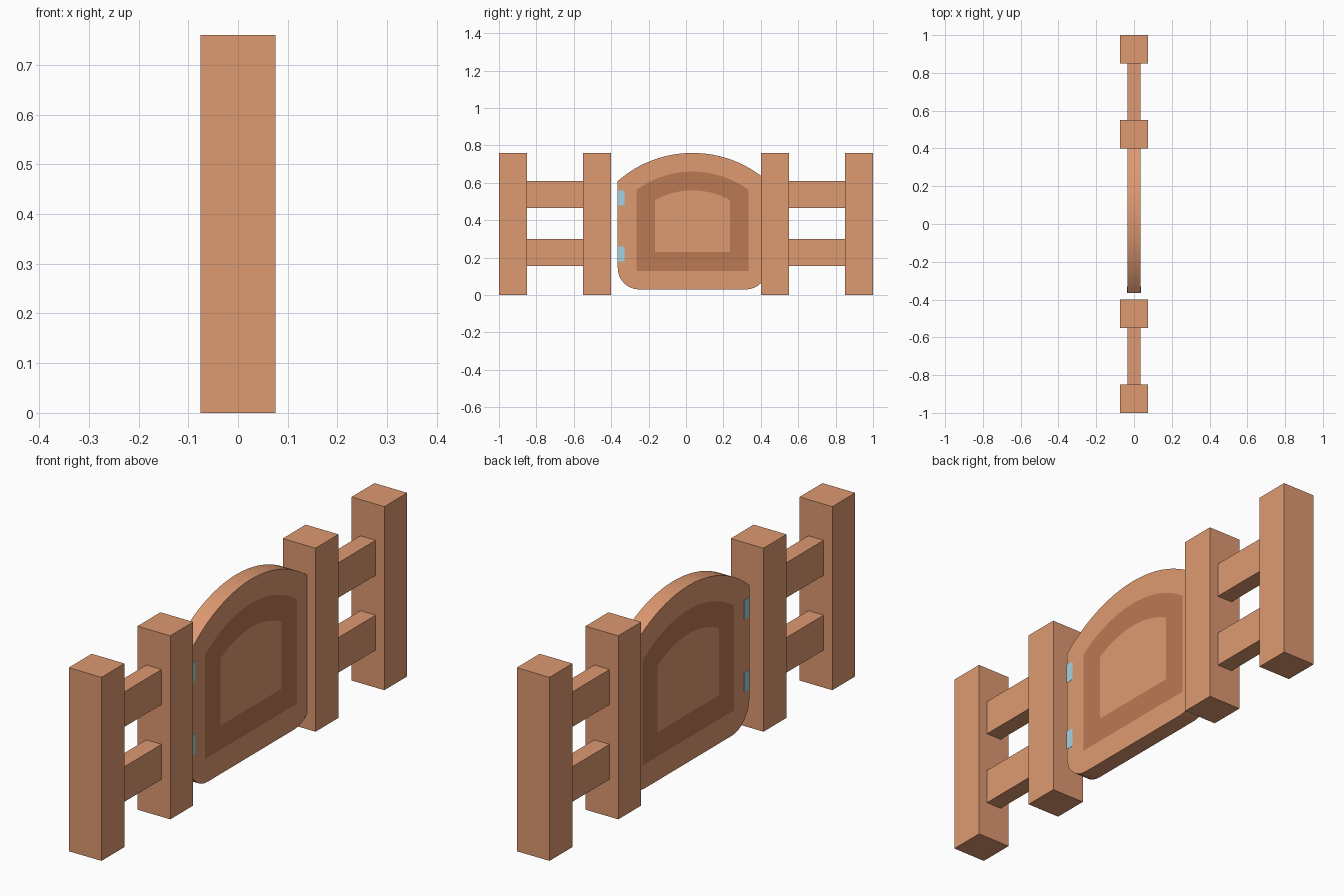
import bpy, bmesh, math

if "Cube" in bpy.data.objects:
    bpy.data.objects.remove(bpy.data.objects["Cube"])


def material(name, rgb):
    m = bpy.data.materials.new(name)
    m.diffuse_color = (*rgb, 1)
    m.use_nodes = True
    m.node_tree.nodes["Principled BSDF"].inputs["Base Color"].default_value = m.diffuse_color
    return m


WOOD = material("wood", (0.73, 0.32, 0.165))
DARK = material("dark_wood", (0.50, 0.19, 0.087))
METAL = material("pale_metal", (0.37, 0.65, 0.77))


def add_object(name, bm, mats):
    mesh = bpy.data.meshes.new(name)
    bmesh.ops.recalc_face_normals(bm, faces=bm.faces)
    bm.to_mesh(mesh)
    bm.free()
    for m in mats:
        mesh.materials.append(m)
    ob = bpy.data.objects.new(name, mesh)
    bpy.context.collection.objects.link(ob)
    return ob


def box(name, half_x, y0, y1, z0, z1, mat):
    bm = bmesh.new()
    bmesh.ops.create_cube(bm, size=1)
    for v in bm.verts:
        v.co.x *= 2 * half_x
        v.co.y = (y0 + y1) / 2 + v.co.y * (y1 - y0)
        v.co.z = (z0 + z1) / 2 + v.co.z * (z1 - z0)
    return add_object(name, bm, [mat])


# Fence sections: two posts and two rails on each side
for side, s in (("left", -1), ("right", 1)):
    for label, a, b in (("inner", 0.40, 0.55), ("outer", 0.85, 1.0)):
        box(f"{side}_{label}_post", 0.075, *sorted((s * a, s * b)), 0, 0.76, WOOD)
    for label, z0, z1 in (("lower", 0.155, 0.30), ("upper", 0.465, 0.61)):
        box(f"{side}_{label}_rail", 0.035, *sorted((s * 0.55, s * 0.85)), z0, z1, WOOD)

# Gate door: concentric arched outlines lofted from one face round to the other
CY, ARC_Z, HALF_T = 0.035, 0.152, 0.035


def outline(inset, corner):
    hw, r, zb = 0.4 - inset, 0.608 - inset, 0.03 + inset
    pts = []
    a = math.asin(hw / r)
    for i in range(25):                      # arched top
        t = a - 2 * a * i / 24
        pts.append((CY + r * math.sin(t), ARC_Z + r * math.cos(t)))
    for s, start in ((-1, 180), (1, 270)):   # bottom corners
        for i in range(9):
            t = math.radians(start + 90 * i / 8)
            pts.append((CY + s * (hw - corner) + corner * math.cos(t),
                        zb + corner + corner * math.sin(t)))
    return pts


bm = bmesh.new()
inner, middle, outer = outline(0.2, 0), outline(0.1, 0), outline(0, 0.115)
stack = [(inner, 1), (middle, 1), (outer, 1), (outer, -1), (middle, -1), (inner, -1)]
loops = [[bm.verts.new((s * HALF_T, y, z)) for y, z in pts] for pts, s in stack]
for k in range(5):
    A, B = loops[k], loops[k + 1]
    for i in range(len(A)):
        j = (i + 1) % len(A)
        f = bm.faces.new((A[i], A[j], B[j], B[i]))
        f.material_index = 1 if k in (0, 4) else 0
bm.faces.new(loops[0])
bm.faces.new(loops[-1])
bmesh.ops.remove_doubles(bm, verts=bm.verts, dist=1e-5)
door = add_object("gate_door", bm, [WOOD, DARK])
bpy.context.view_layer.objects.active = door
door.select_set(True)
bpy.ops.object.shade_smooth_by_angle(angle=math.radians(30))

# Hinges set flush into the door edge
for label, z in (("lower", 0.18), ("upper", 0.48)):
    box(f"{label}_hinge", HALF_T + 0.001, -0.366, -0.33, z, z + 0.08, METAL)
